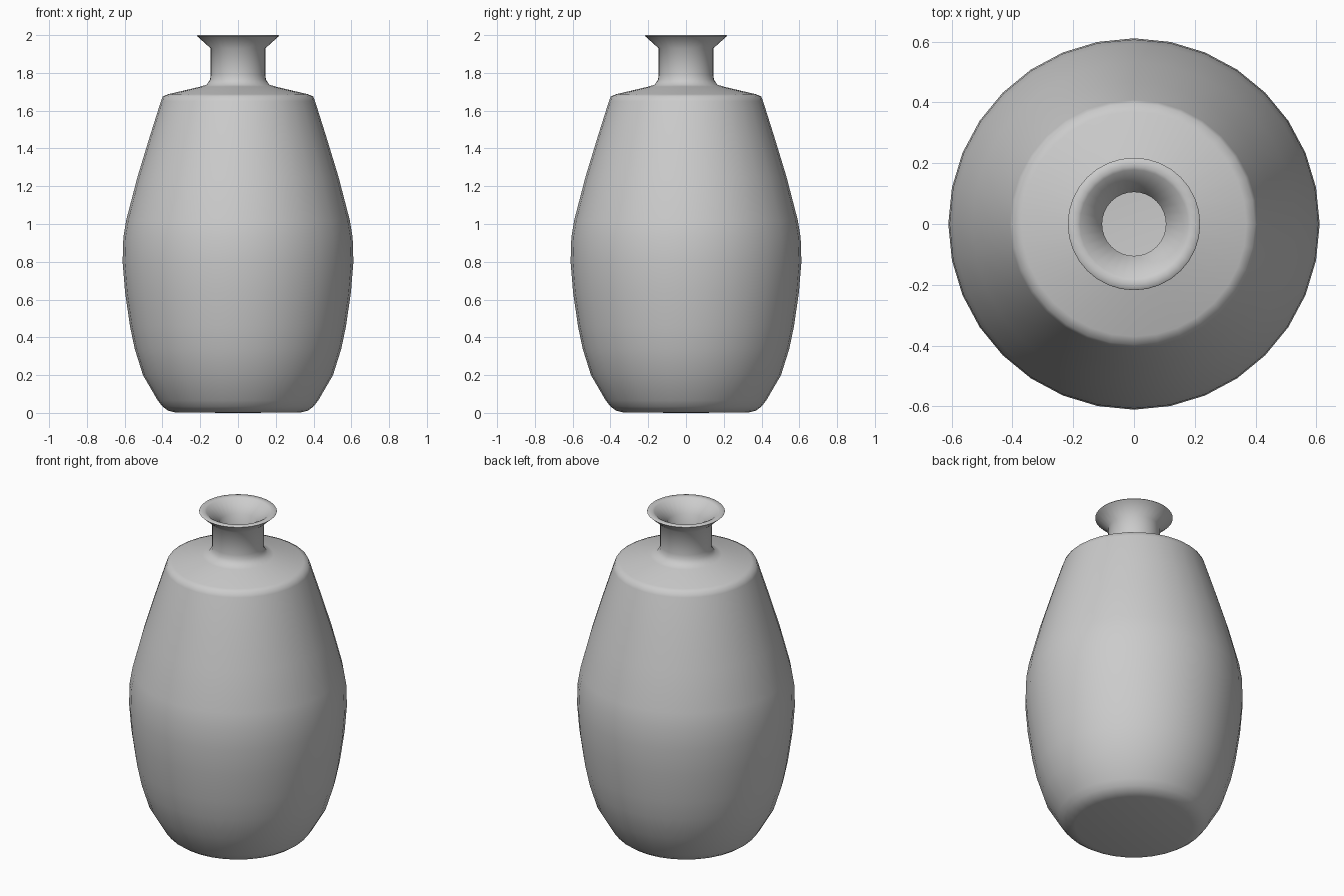
import bpy, bmesh, math

# Outer profile (radius, z) from the base centre up to the lip
outer = [(0, 0), (0.33, 0.002), (0.37, 0.012), (0.40, 0.034), (0.425, 0.066),
         (0.503, 0.20), (0.547, 0.34), (0.572, 0.46), (0.598, 0.64), (0.611, 0.80),
         (0.607, 0.93), (0.592, 1.02), (0.532, 1.25), (0.468, 1.46), (0.408, 1.65),
         (0.398, 1.676), (0.37, 1.687), (0.20, 1.727), (0.165, 1.738), (0.148, 1.765),
         (0.145, 1.79), (0.145, 1.93), (0.208, 1.987), (0.218, 1.996)]

# Lip and inner wall back down to the inside floor
inner = [(0.215, 2.0), (0.188, 2.0), (0.178, 1.995), (0.105, 1.93), (0.105, 1.76),
         (0.115, 1.72), (0.14, 1.70), (0.365, 1.645), (0.428, 1.45), (0.492, 1.24),
         (0.553, 1.01), (0.571, 0.80), (0.558, 0.64), (0.533, 0.47), (0.465, 0.215),
         (0.39, 0.08), (0.36, 0.05), (0.32, 0.04), (0, 0.04)]


def lathe(name, profile, segments):
    bm = bmesh.new()
    verts = [bm.verts.new((r, 0, z)) for r, z in profile]
    edges = [bm.edges.new(pair) for pair in zip(verts, verts[1:])]
    bmesh.ops.spin(bm, geom=verts + edges, cent=(0, 0, 0), axis=(0, 0, 1),
                   angle=math.tau, steps=segments, use_merge=False)
    bmesh.ops.remove_doubles(bm, verts=bm.verts, dist=0.0005)
    bmesh.ops.recalc_face_normals(bm, faces=bm.faces)
    mesh = bpy.data.meshes.new(name)
    bm.to_mesh(mesh)
    bm.free()
    obj = bpy.data.objects.new(name, mesh)
    bpy.context.collection.objects.link(obj)
    return obj


# Hollow vase
vase = lathe("vase", outer + inner, 32)
bpy.context.view_layer.objects.active = vase
vase.select_set(True)
bpy.ops.object.shade_smooth_by_angle(angle=math.radians(60))
